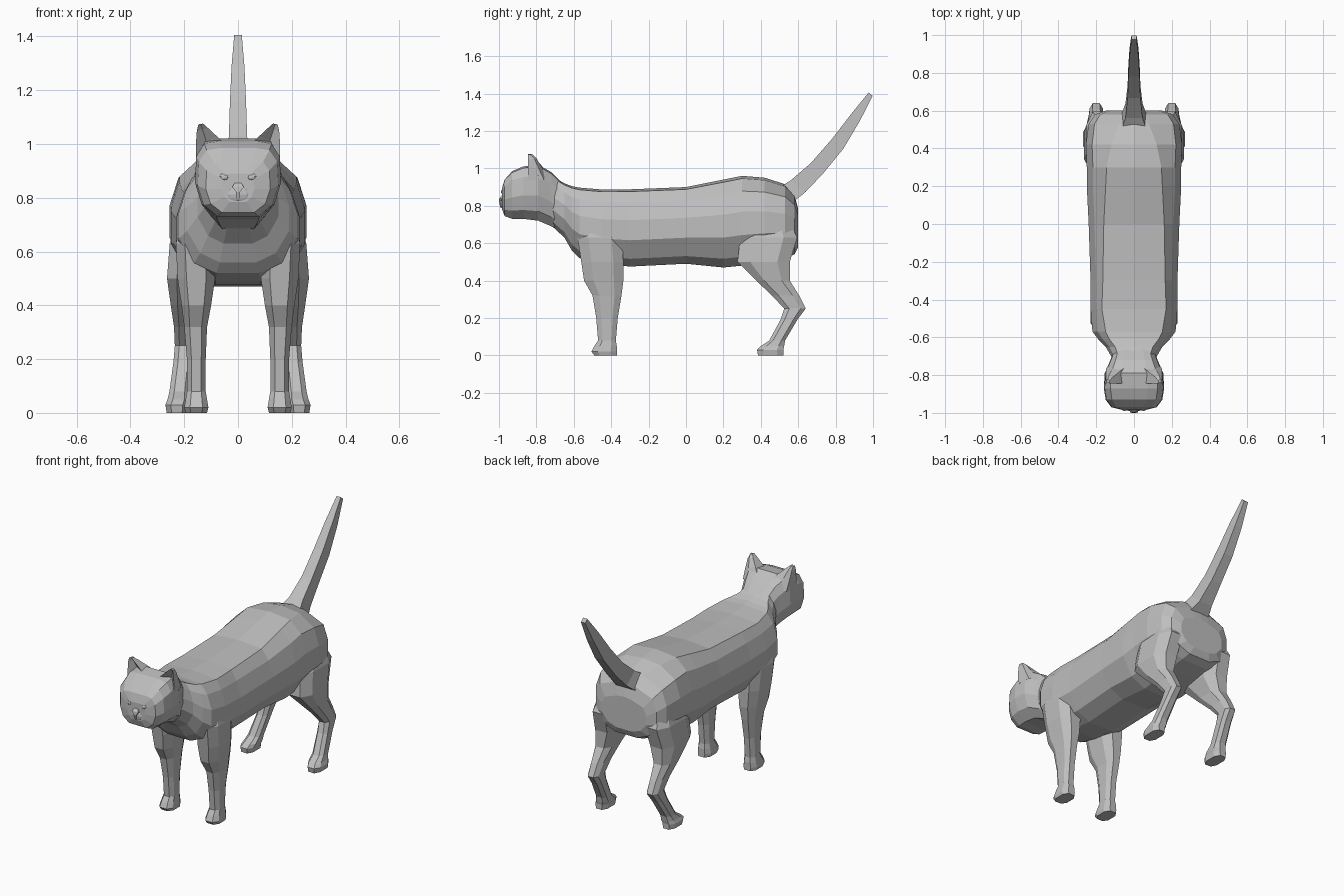
import bpy
import bmesh
from mathutils import Vector

default_cube = bpy.data.objects.get("Cube")
if default_cube:
    bpy.data.objects.remove(default_cube)


def make_material(name, value):
    mat = bpy.data.materials.new(name)
    mat.use_nodes = True
    colour = (value, value, value, 1)
    mat.diffuse_color = colour
    mat.node_tree.nodes["Principled BSDF"].inputs["Base Color"].default_value = colour
    return mat


grey = make_material("plain grey", 0.52)


def finish(name, bm, mirror=False):
    """Turn a bmesh into a flat shaded object, mirrored across x if asked."""
    bmesh.ops.recalc_face_normals(bm, faces=bm.faces)
    mesh = bpy.data.meshes.new(name)
    bm.to_mesh(mesh)
    bm.free()
    mesh.materials.append(grey)
    obj = bpy.data.objects.new(name, mesh)
    bpy.context.collection.objects.link(obj)
    if mirror:
        mod = obj.modifiers.new("Mirror", "MIRROR")
        mod.use_mirror_merge = False
    return obj


def loft(name, rings, mirror=False):
    """Bridge rings of equal length and cap both ends."""
    bm = bmesh.new()
    loops = [[bm.verts.new(p) for p in ring] for ring in rings]
    count = len(loops[0])
    for a, b in zip(loops, loops[1:]):
        for i in range(count):
            j = (i + 1) % count
            bm.faces.new((a[i], a[j], b[j], b[i]))
    bm.faces.new(loops[0])
    bm.faces.new(loops[-1])
    return finish(name, bm, mirror)


def symmetric(y, half):
    """Close a half section, whose first and last points lie on x = 0."""
    other = [(-x, z) for x, z in half[-2:0:-1]]
    return [(x, y, z) for x, z in half + other]


def body_ring(y, low, top, w, t):
    h = top - low
    return symmetric(y, [
        (0, top), (t, top - 0.03 * h), (max(t, 0.87 * w), top - 0.17 * h),
        (w, top - 0.4 * h), (w, low + 0.34 * h),
        (0.74 * w, low + 0.1 * h), (0.36 * w, low), (0, low)])


def head_ring(y, low, top, w):
    h = top - low
    return symmetric(y, [
        (0, top), (0.45 * w, top), (0.78 * w, top - 0.03 * h),
        (0.97 * w, top - 0.2 * h), (w, low + 0.45 * h),
        (0.85 * w, low + 0.17 * h), (0.5 * w, low), (0, low)])


def leg_ring(z, y0, y1, x0, x1):
    """Rectangle with cut corners."""
    a, b = 0.24 * (x1 - x0), 0.24 * (y1 - y0)
    return [(x0 + a, y0, z), (x1 - a, y0, z), (x1, y0 + b, z), (x1, y1 - b, z),
            (x1 - a, y1, z), (x0 + a, y1, z), (x0, y1 - b, z), (x0, y0 + b, z)]


def ear_ring(z, slope, inner, outer, front, back):
    """Section with a hollow front, lower towards the outside."""
    mid = (inner + outer) / 2
    low = z - slope
    return [(inner, front, z), (mid, front + 0.6 * (back - front), z - slope / 2),
            (outer, front, low), (outer - 0.1 * (outer - inner), back, low),
            (mid, back + 0.01, z - slope / 2), (inner, back, z)]


# Trunk with neck: y, underside, back, half width, half width of the flat back
loft("body", [body_ring(*s) for s in (
    (-.80, .74, .98, .10, .07), (-.71, .685, .955, .115, .08),
    (-.65, .63, .92, .15, .10), (-.61, .56, .905, .19, .13),
    (-.57, .52, .897, .22, .15), (-.45, .49, .887, .23, .17),
    (-.3, .475, .888, .23, .165), (0, .49, .90, .24, .16),
    (.2, .47, .94, .25, .15), (.3, .48, .96, .25, .145),
    (.42, .50, .95, .255, .12), (.53, .52, .915, .24, .08),
    (.58, .54, .86, .205, .06), (.6, .58, .78, .15, .05))])

# Head: y, chin, crown, half width
loft("head", [head_ring(*s) for s in (
    (-.985, .785, .89, .06), (-.97, .745, .94, .12),
    (-.93, .73, .985, .15), (-.87, .73, 1.01, .16),
    (-.79, .72, 1.02, .155), (-.72, .69, .98, .125),
    (-.65, .67, .91, .10))])

# Legs: height, front, back, inner side, outer side
loft("front_legs", [leg_ring(*s) for s in (
    (.75, -.52, -.38, .10, .2), (.63, -.58, -.34, .09, .231),
    (.5, -.56, -.335, .085, .225), (.4, -.545, -.335, .10, .21),
    (.32, -.5, -.345, .115, .2), (.2, -.48, -.365, .12, .19),
    (.08, -.47, -.375, .12, .19), (.05, -.49, -.37, .115, .195),
    (.02, -.505, -.37, .11, .2), (0, -.49, -.37, .115, .195))], True)

loft("hind_legs", [leg_ring(*s) for s in (
    (.74, .36, .54, .10, .22), (.63, .29, .595, .10, .254),
    (.5, .275, .555, .11, .264), (.4, .375, .555, .145, .25),
    (.32, .46, .605, .16, .238), (.25, .525, .64, .165, .235),
    (.19, .505, .595, .17, .24), (.08, .445, .53, .18, .255),
    (.05, .4, .525, .18, .262), (.03, .38, .52, .185, .27),
    (0, .385, .52, .19, .265))], True)

# Ears: height, outward drop, inner side, outer side, front, back
loft("ears", [ear_ring(*s) for s in (
    (1.0, .06, .05, .157, -.845, -.76), (1.03, .035, .08, .157, -.845, -.785),
    (1.06, .01, .112, .153, -.845, -.81), (1.076, .003, .13, .147, -.845, -.83))], True)

# Tail: y, z, half width, half depth; square sections tilt with the tail
depth_axis = Vector((0, -.77, .64))
corners = [(1, 1), (-1, 1), (-1, -1), (1, -1)]
loft("tail", [
    [Vector((u * w, y, z)) + depth_axis * v * d for u, v in corners]
    for y, z, w, d in (
        (.53, .855, .07, .055), (.6, .905, .045, .05), (.7, 1.0, .034, .043),
        (.81, 1.13, .03, .04), (.905, 1.27, .024, .03), (.987, 1.396, .014, .014))])


def ball(name, centre, size, mirror=False):
    bm = bmesh.new()
    bmesh.ops.create_uvsphere(bm, u_segments=10, v_segments=6, radius=1)
    bmesh.ops.scale(bm, vec=size, verts=bm.verts)
    bmesh.ops.translate(bm, vec=centre, verts=bm.verts)
    return finish(name, bm, mirror)


# Face details
ball("eyes", (.05, -.978, .876), (.017, .012, .012), True)
ball("eyelids", (.052, -.974, .881), (.024, .012, .012), True)
ball("muzzle", (0, -.972, .812), (.055, .02, .035))


def wedge(z, half, front):
    return [(-half, front, z), (half, front, z), (half, -.96, z), (-half, -.96, z)]


loft("nose", [wedge(.855, .012, -.985), wedge(.84, .022, -.998),
              wedge(.822, .008, -1), wedge(.79, .004, -.993)])
